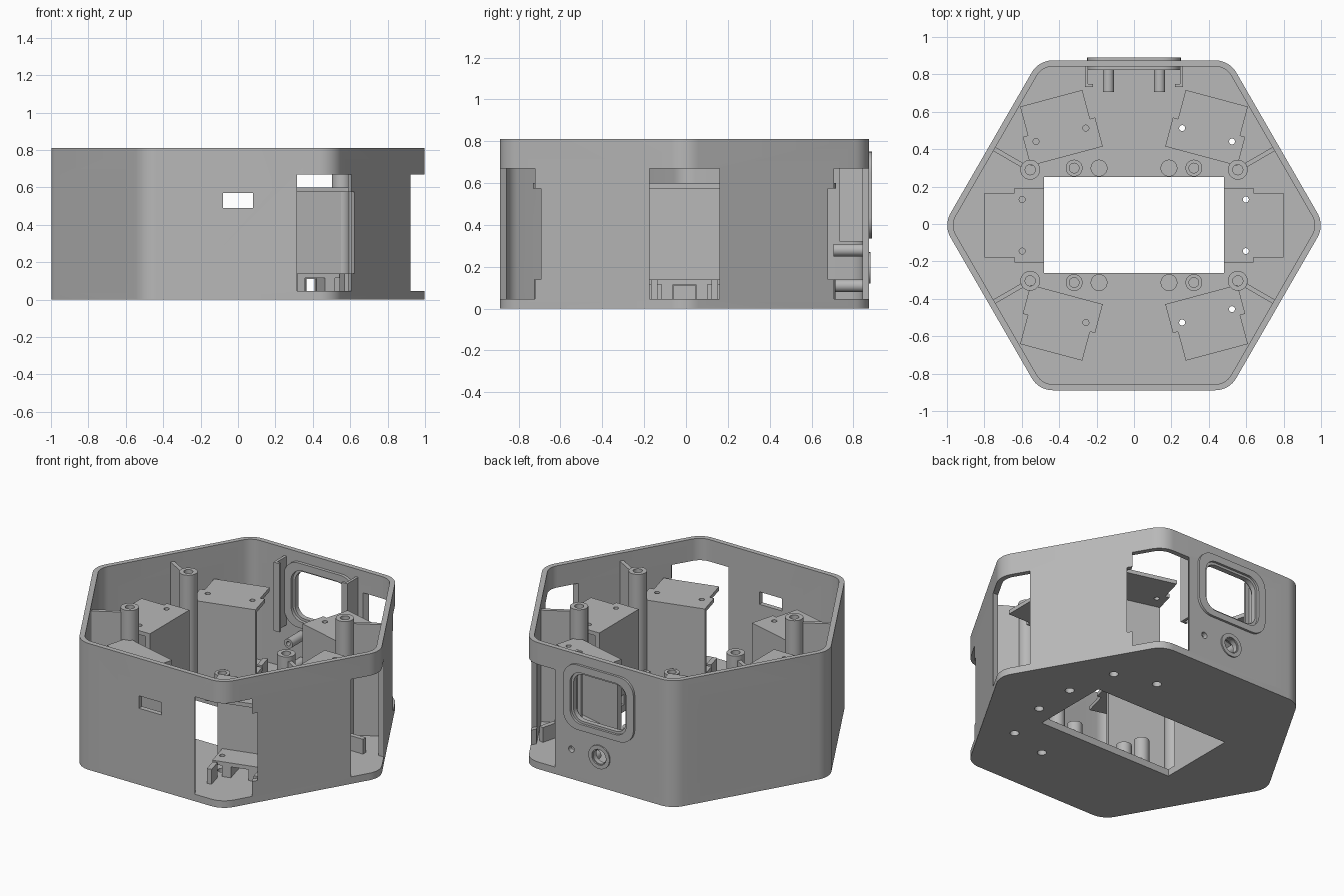
import bpy, bmesh
from math import cos, sin, pi, radians
from mathutils import Matrix, Vector

if "Cube" in bpy.data.objects:
    bpy.data.objects.remove(bpy.data.objects["Cube"])

grey = bpy.data.materials.new("plain_grey")
grey.use_nodes = True
colour = (0.48, 0.48, 0.48, 1)
grey.diffuse_color = colour
grey.node_tree.nodes["Principled BSDF"].inputs["Base Color"].default_value = colour

BASE = Matrix.Translation((0, -0.007, 0))
UPRIGHT = Matrix.Rotation(pi / 2, 4, 'X')   # outline y becomes z, outline depth becomes -y
APOTHEM, HEIGHT, FLOOR, WALL = 0.882, 0.81, 0.045, 0.032


def prism(name, pts, z0, z1, m=Matrix()):
    bm = bmesh.new()
    face = bm.faces.new([bm.verts.new((x, y, z0)) for x, y in pts])
    top = bmesh.ops.extrude_face_region(bm, geom=[face])["geom"]
    bmesh.ops.translate(bm, vec=(0, 0, z1 - z0),
                        verts=[v for v in top if isinstance(v, bmesh.types.BMVert)])
    bm.transform(BASE @ m)
    bmesh.ops.recalc_face_normals(bm, faces=bm.faces)
    me = bpy.data.meshes.new(name)
    bm.to_mesh(me)
    bm.free()
    me.materials.append(grey)
    ob = bpy.data.objects.new(name, me)
    bpy.context.collection.objects.link(ob)
    return ob


def rect(x0, x1, y0, y1):
    return [(x0, y0), (x1, y0), (x1, y1), (x0, y1)]


def box(name, x0, x1, y0, y1, z0, z1, m=Matrix()):
    return prism(name, rect(x0, x1, y0, y1), z0, z1, m)


def circle(x, y, r, n=28):
    return [(x + r * cos(2 * pi * i / n), y + r * sin(2 * pi * i / n)) for i in range(n)]


def rounded(pts, r, n=8):
    """Round every corner of a convex counter-clockwise outline."""
    out = []
    for i, p in enumerate(pts):
        p = Vector(p)
        a = (Vector(pts[i - 1]) - p).normalized()
        b = (Vector(pts[(i + 1) % len(pts)]) - p).normalized()
        half = a.angle(b) / 2
        centre = p + (a + b).normalized() * r / sin(half)
        start = p + a * r / (sin(half) / cos(half)) - centre
        for k in range(n + 1):
            t = (pi - 2 * half) * k / n
            out.append((centre.x + start.x * cos(t) - start.y * sin(t),
                        centre.y + start.x * sin(t) + start.y * cos(t)))
    return out


def hexagon(apothem, r):
    c = apothem / cos(pi / 6)
    return rounded([(c * cos(i * pi / 3), c * sin(i * pi / 3)) for i in range(6)], r)


def cut(target, *cutters):
    bpy.context.view_layer.objects.active = target
    for c in cutters:
        mod = target.modifiers.new("cut", 'BOOLEAN')
        mod.operation, mod.solver, mod.object = 'DIFFERENCE', 'EXACT', c
        bpy.ops.object.modifier_apply(modifier=mod.name)
        bpy.data.objects.remove(c)
    return target


def tube(name, x, y, r, hole, z0, z1, m=Matrix(), depth=1.0):
    """Round post, bored from its z1 end over a share of its length."""
    low = z1 - (z1 - z0) * depth - (0.01 if depth == 1 else 0)
    return cut(prism(name, circle(x, y, r), z0, z1, m),
               prism("bore", circle(x, y, hole), low, z1 + 0.01, m))


# Hexagonal tray with corner openings
body = prism("hexagonal_shell", hexagon(APOTHEM, 0.13), 0, HEIGHT)
cut(body, prism("inside", hexagon(APOTHEM - WALL, 0.1), FLOOR, 1),
    box("floor_window", -0.48, 0.48, -0.255, 0.257, -0.1, 0.1),
    box("front_slot", -0.08, 0.08, -1, -0.8, 0.49, 0.57))
for i in range(6):
    turn = Matrix.Rotation(i * pi / 3, 4, 'Z')
    cut(body, box("corner_opening", 0.78, 1.1, -0.167, 0.167, FLOOR, 0.67, turn))
    if i % 3:
        side = -1 if i in (1, 4) else 1
        y0, y1 = sorted((side * 0.15, side * 0.197))
        cut(body, box("opening_notch", 0.75, 1.1, y0, y1, 0.14, 0.575, turn))

# Back wall openings
cut(body, prism("display_hole", rounded(rect(-0.185, 0.185, 0.39, 0.69), 0.07), -1, -0.75, UPRIGHT),
    prism("jack_hole", circle(0, 0.195, 0.045), -1, -0.75, UPRIGHT),
    prism("small_hole", circle(0.2, 0.19, 0.02), -1, -0.75, UPRIGHT))

# Motor brackets: inner wall, top shelf and low shelf
places = [(0.48, 0, 0), (-0.48, 0, 180)]
places += [(sx * 0.36, sy * 0.37, sy * (90 - sx * 15)) for sx in (1, -1) for sy in (1, -1)]
shelf = [(0, -0.2), (0.16, -0.2), (0.16, -0.172), (0.32, -0.172),
         (0.32, 0.172), (0.16, 0.172), (0.16, 0.2), (0, 0.2)]
for x, y, angle in places:
    m = Matrix.Translation((x, y, 0)) @ Matrix.Rotation(radians(angle), 4, 'Z')
    top = prism("bracket_top_shelf", shelf, 0.575, 0.6, m)
    low = box("bracket_low_shelf", 0.03, 0.2, -0.17, 0.17, 0.115, 0.14, m)
    for s in (-1, 1):
        cut(top, prism("screw_hole", circle(0.118, s * 0.138, 0.016, 16), 0.5, 0.7, m))
        cut(low, prism("screw_hole", circle(0.118, s * 0.138, 0.016, 16), 0.1, 0.2, m))
        cut(body, prism("floor_hole", circle(0.118, s * 0.138, 0.027, 20), -0.1, 0.1, m))
        y0, y1 = sorted((s * 0.055, s * 0.11))
        box("bracket_foot", 0.03, 0.2, y0, y1, FLOOR, 0.115, m)
        y0, y1 = sorted((s * 0.13, s * 0.16))
        box("bracket_stop", 0.22, 0.32, y0, y1, FLOOR, 0.14, m)
    cut(box("bracket_wall", 0, 0.03, -0.2, 0.2, FLOOR, 0.575, m),
        box("cable_gap", -0.1, 0.1, -0.052, 0.052, 0, 0.11, m))

# Upright posts on the floor, tall ones tied to the side walls by ribs
for sx in (-1, 1):
    for sy in (-1, 1):
        tube("tall_post", sx * 0.555, sy * 0.297, 0.053, 0.027, FLOOR, 0.79, depth=0.4)
        tube("short_post", sx * 0.32, sy * 0.306, 0.045, 0.026, FLOOR, 0.2, depth=0.6)
        prism("low_peg", circle(sx * 0.187, sy * 0.306, 0.045), FLOOR, 0.12)
        rib = (Matrix.Translation((sx * 0.555, sy * 0.297, 0))
               @ Matrix.Rotation(radians(sy * (90 - sx * 60)), 4, 'Z'))
        box("post_rib", 0.045, 0.23, -0.012, 0.012, FLOOR, 0.76, rib)

# Display frame outside and inside the back wall
window = rounded(rect(-0.2, 0.2, 0.375, 0.705), 0.08)
for name, outline, y0, y1 in (
        ("display_bezel", rounded(rect(-0.25, 0.25, 0.335, 0.75), 0.1), 0.88, 0.897),
        ("display_inner_frame", rounded(rect(-0.25, 0.25, 0.335, 0.75), 0.1), 0.83, 0.852)):
    cut(prism(name, outline, -y1, -y0, UPRIGHT),
        prism("frame_hole", window, -1, -0.75, UPRIGHT))

# Board clips, board posts and socket ring on the back wall
for s in (-1, 1):
    a, b = sorted((s * 0.245, s * 0.262))
    box("clip_arm", a, b, 0.75, 0.852, 0.32, 0.76)
    a, b = sorted((s * 0.22, s * 0.262))
    box("clip_hook", a, b, 0.74, 0.755, 0.32, 0.76)
    for z in (0.11, 0.28):
        tube("board_post", s * 0.137, z, 0.03, 0.014, -0.852, -0.712, UPRIGHT, 0.7)
tube("socket_ring", 0, 0.195, 0.075, 0.05, -0.89, -0.88, UPRIGHT)

# Smooth the round parts, keep the edges crisp
bpy.ops.object.select_all(action='DESELECT')
for ob in bpy.context.scene.objects:
    if ob.type == 'MESH':
        ob.select_set(True)
        bpy.context.view_layer.objects.active = ob
bpy.ops.object.shade_smooth_by_angle(angle=radians(30))
